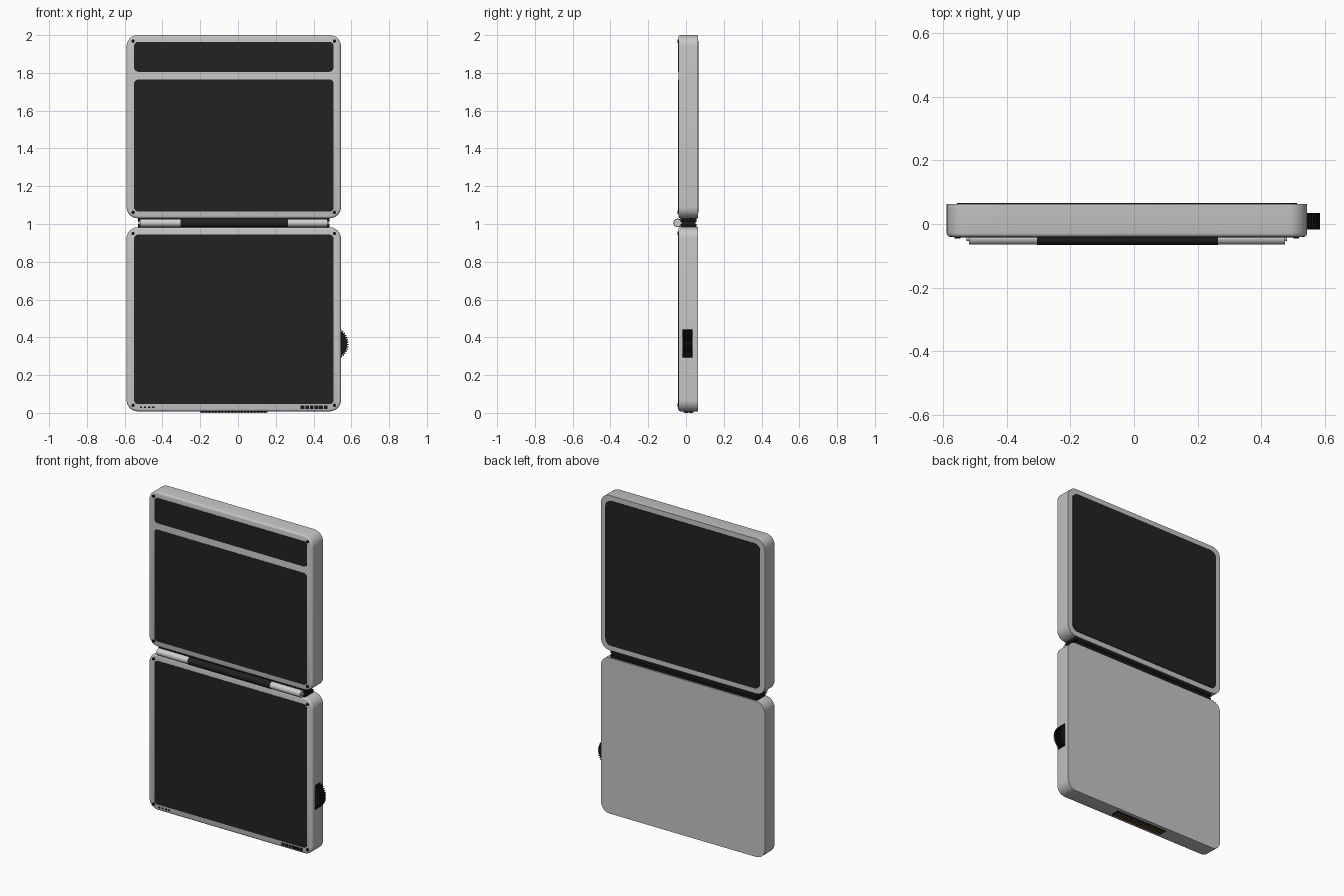
import bpy, bmesh, math
from mathutils import Matrix

if "Cube" in bpy.data.objects:
    bpy.data.objects.remove(bpy.data.objects["Cube"])

def material(name, rgb):
    m = bpy.data.materials.new(name)
    m.diffuse_color = (*rgb, 1)
    m.use_nodes = True
    m.node_tree.nodes["Principled BSDF"].inputs["Base Color"].default_value = m.diffuse_color
    return m

SHELL = material("shell grey", (0.56, 0.56, 0.56))
TUBE = material("hinge light grey", (0.65, 0.62, 0.65))
GLASS = material("screen black", (0.016, 0.016, 0.016))
RUBBER = material("part black", (0.008, 0.008, 0.008))
HINGE = material("hinge dark", (0.016, 0.013, 0.015))
GOLD = material("contact gold", (0.4, 0.25, 0.06))
CX = -0.0225  # centre line of both panels

def finish(bm, name, mat, smooth=True):
    bmesh.ops.recalc_face_normals(bm, faces=bm.faces)
    me = bpy.data.meshes.new(name)
    bm.to_mesh(me)
    bm.free()
    ob = bpy.data.objects.new(name, me)
    bpy.context.collection.objects.link(ob)
    me.materials.append(mat)
    if smooth:
        bpy.ops.object.select_all(action='DESELECT')
        ob.select_set(True)
        bpy.context.view_layer.objects.active = ob
        bpy.ops.object.shade_smooth_by_angle(angle=math.radians(35))
    return ob

def prism(name, outline, y0, y1, mat, front_bevel=0):
    """Extrude an x-z outline along y, optionally rounding its front edge."""
    bm = bmesh.new()
    face = bm.faces.new([bm.verts.new((x, y0, z)) for x, z in outline])
    front = list(face.edges)
    ext = bmesh.ops.extrude_face_region(bm, geom=[face], use_keep_orig=True)
    bmesh.ops.translate(bm, vec=(0, y1 - y0, 0),
                        verts=[g for g in ext['geom'] if isinstance(g, bmesh.types.BMVert)])
    if front_bevel:
        bmesh.ops.bevel(bm, geom=front, offset=front_bevel, segments=3,
                        profile=0.5, affect='EDGES')
    return finish(bm, name, mat)

def rounded(x0, x1, z0, z1, r, n=8):
    pts = []
    for k, (cx, cz) in enumerate([(x1 - r, z1 - r), (x0 + r, z1 - r),
                                  (x0 + r, z0 + r), (x1 - r, z0 + r)]):
        for i in range(n + 1):
            a = math.pi / 2 * (k + i / n)
            pts.append((cx + r * math.cos(a), cz + r * math.sin(a)))
    return pts

def boxes(name, specs, mat):
    """One object made of boxes given as x0, x1, y0, y1, z0, z1."""
    bm = bmesh.new()
    for x0, x1, y0, y1, z0, z1 in specs:
        m = Matrix.Translation(((x0 + x1) / 2, (y0 + y1) / 2, (z0 + z1) / 2))
        bmesh.ops.create_cube(bm, size=1, matrix=m @ Matrix.Diagonal((x1 - x0, y1 - y0, z1 - z0, 1)))
    return finish(bm, name, mat, False)

def rod(name, x0, x1, y, z, r, mat):
    bm = bmesh.new()
    m = Matrix.Translation(((x0 + x1) / 2, y, z)) @ Matrix.Rotation(math.pi / 2, 4, 'Y')
    bmesh.ops.create_cone(bm, cap_ends=True, segments=24, radius1=r, radius2=r,
                          depth=x1 - x0, matrix=m)
    return finish(bm, name, mat)

# Two rounded shells
prism("lower_shell", rounded(-0.59, 0.545, 0.008, 0.983, 0.06), -0.041, 0.063, SHELL, 0.012)
prism("upper_shell", rounded(-0.59, 0.545, 1.03, 2.0, 0.06), -0.041, 0.063, SHELL, 0.012)

# Dark screens and rear cover
prism("lower_screen", rounded(-0.55, 0.506, 0.046, 0.944, 0.022), -0.0425, -0.036, GLASS)
prism("main_screen", rounded(-0.55, 0.506, 1.066, 1.765, 0.022), -0.0425, -0.036, GLASS)
prism("top_strip_screen", rounded(-0.55, 0.506, 1.806, 1.964, 0.022), -0.0425, -0.036, GLASS)
prism("rear_cover", rounded(-0.558, 0.513, 1.062, 1.968, 0.04), 0.058, 0.0665, GLASS)

# Corner screws
for i, z in enumerate((0.04, 0.95, 1.062, 1.968)):
    for side in (-1, 1):
        x = CX + side * 0.533
        disc = [(x + 0.009 * math.cos(a * math.pi / 6), z + 0.009 * math.sin(a * math.pi / 6))
                for a in range(12)]
        prism("screw", disc, -0.046, -0.036, RUBBER)

# Hinge tube, end pins and rear flexible slats
rod("hinge_left_sleeve", -0.52, -0.305, -0.044, 1.006, 0.021, TUBE)
rod("hinge_right_sleeve", 0.265, 0.475, -0.044, 1.006, 0.021, TUBE)
rod("hinge_core", -0.305, 0.265, -0.044, 1.006, 0.0225, HINGE)
rod("hinge_pin", -0.527, 0.482, -0.044, 1.006, 0.01, TUBE)
boxes("hinge_slats", [(-0.53, 0.485, -0.03, 0.055, z, z + 0.02) for z in (0.981, 1.011)], RUBBER)
boxes("hinge_web", [(-0.515, 0.47, -0.03, 0.05, 0.995, 1.015)], HINGE)

# Ridged thumb wheel
teeth = 44
wheel = []
for i in range(teeth):
    for k, r in ((0, 0.084), (0.35, 0.084), (0.5, 0.092), (0.85, 0.092)):
        a = 2 * math.pi * (i + k) / teeth
        wheel.append((0.494 + r * math.cos(a), 0.366 + r * math.sin(a)))
prism("thumb_wheel", wheel, -0.018, 0.035, RUBBER)

# Small front slots and indicator marks
boxes("vent_slots", [(0.332 + i * 0.0245, 0.352 + i * 0.0245, -0.043, -0.038, 0.02, 0.038)
                     for i in range(6)], RUBBER)
boxes("indicator_marks", [(-0.52 + i * 0.022, -0.508 + i * 0.022, -0.043, -0.038, 0.025, 0.034)
                          for i in range(4)], RUBBER)

# Bottom connector with two rows of contacts
boxes("connector", [(-0.2, 0.155, -0.012, 0.04, 0.002, 0.02)], RUBBER)
boxes("contacts", [(-0.19 + i * 0.0172, -0.182 + i * 0.0172, y, y + 0.016, 0, 0.01)
                   for i in range(20) for y in (-0.006, 0.018)], GOLD)
